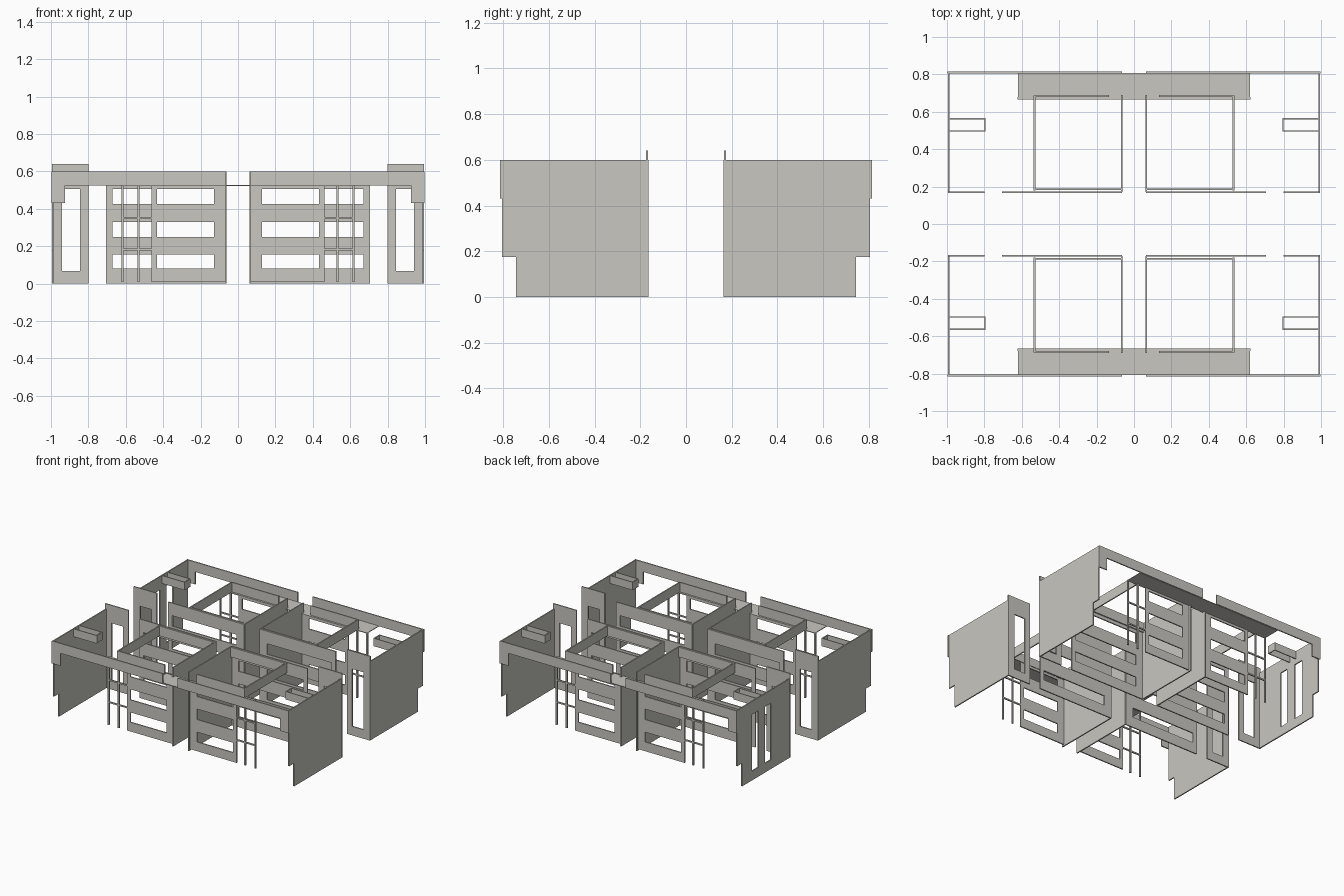
import bpy, bmesh

if "Cube" in bpy.data.objects:
    bpy.data.objects.remove(bpy.data.objects["Cube"])

# single warm grey for the whole building shell
grey = bpy.data.materials.new("warm_grey")
grey.diffuse_color = (0.58, 0.57, 0.53, 1.0)
grey.use_nodes = True
grey.node_tree.nodes["Principled BSDF"].inputs["Base Color"].default_value = grey.diffuse_color


def sheet(name, plane, pos, rect, holes=(), thick=0.009, mirror=(True, True)):
    """Thin wall panel with rectangular openings (u0, u1, v0, v1)."""
    us = sorted({rect[0], rect[1], *[h[0] for h in holes], *[h[1] for h in holes]})
    vs = sorted({rect[2], rect[3], *[h[2] for h in holes], *[h[3] for h in holes]})

    def place(u, v):
        return {'x': (pos, u, v), 'y': (u, pos, v), 'z': (u, v, pos)}[plane]

    bm = bmesh.new()
    for u0, u1 in zip(us, us[1:]):
        for v0, v1 in zip(vs, vs[1:]):
            cu, cv = (u0 + u1) / 2, (v0 + v1) / 2
            if any(h[0] < cu < h[1] and h[2] < cv < h[3] for h in holes):
                continue
            bm.faces.new([bm.verts.new(place(u, v))
                          for u, v in ((u0, v0), (u1, v0), (u1, v1), (u0, v1))])
    bmesh.ops.remove_doubles(bm, verts=bm.verts[:], dist=1e-5)
    bmesh.ops.recalc_face_normals(bm, faces=bm.faces[:])
    me = bpy.data.meshes.new(name)
    bm.to_mesh(me)
    bm.free()
    me.materials.append(grey)
    ob = bpy.data.objects.new(name, me)
    bpy.context.collection.objects.link(ob)
    sol = ob.modifiers.new("thickness", 'SOLIDIFY')
    sol.thickness = thick
    sol.offset = 0
    if any(mirror):
        mir = ob.modifiers.new("mirror", 'MIRROR')
        mir.use_axis = (mirror[0], mirror[1], False)
        mir.use_mirror_merge = False
    return ob


# three window rows shared by the facade and the corridor wall
rows = [(0.08, 0.155), (0.25, 0.33), (0.425, 0.505)]

# outer side walls with a notch at the lower outer corner
side = (0.165, 0.805, 0, 0.6)
notch = (0.745, 0.805, 0, 0.175)
slots = [(0.40, 0.47, 0.07, 0.5), (0.55, 0.63, 0.07, 0.5)]
sheet("right_side_wall", 'x', 0.99, side, [notch], mirror=(False, True))
sheet("left_back_side_wall", 'x', -0.99, side, [notch] + slots, mirror=(False, False))
sheet("left_front_side_wall", 'x', -0.99, (-0.805, -0.165, 0, 0.6),
      [(-0.805, -0.745, 0, 0.175)], mirror=(False, False))

# outer fascia beam with a dropped end at each corner
sheet("fascia", 'y', 0.81, (0.063, 0.997, 0.43, 0.6), [(0.063, 0.925, 0.43, 0.525)])

# soffit slab over the recessed balcony
sheet("soffit", 'z', 0.525, (-0.62, 0.62, 0.665, 0.808), thick=0.005, mirror=(False, True))

# corridor walls: end panel with tall window, and long panel with window rows
sheet("corridor_end_wall", 'y', 0.17, (0.8, 0.995, 0, 0.64), [(0.845, 0.94, 0.068, 0.505)])
sheet("corridor_wall", 'y', 0.17, (0.065, 0.705, 0, 0.6),
      [(0.128, 0.672, a, b) for a, b in rows])

# solid party wall beside the central gap
sheet("party_wall", 'x', 0.066, (0.17, 0.69, 0, 0.6))

# room facade with window rows
sheet("room_facade", 'y', 0.672, (0.065, 0.462, 0.01, 0.525),
      [(0.128, 0.432, a, b) for a, b in rows])

# beams around the top of each room
sheet("room_side_beam", 'x', 0.532, (0.18, 0.688, 0.525, 0.6))
sheet("room_outer_beam", 'y', 0.684, (0.135, 0.532, 0.525, 0.6))
sheet("room_inner_beam", 'y', 0.186, (0.066, 0.532, 0.525, 0.6))

# balcony posts and rails
for n, x in (("outer", 0.618), ("inner", 0.532)):
    sheet(n + "_post", 'y', 0.672, (x - 0.006, x + 0.006, 0.01, 0.525), thick=0.012)
for i, z in enumerate((0.183, 0.352)):
    sheet("balcony_rail_%d" % (i + 1), 'y', 0.672, (0.462, 0.62, z - 0.005, z + 0.005))

# hollow duct frame against each side wall
for n, y in (("inner", 0.497), ("outer", 0.563)):
    sheet("duct_" + n + "_side", 'y', y, (0.795, 0.99, 0.54, 0.6), thick=0.007)
sheet("duct_end", 'x', 0.797, (0.497, 0.563, 0.54, 0.6), thick=0.007)
